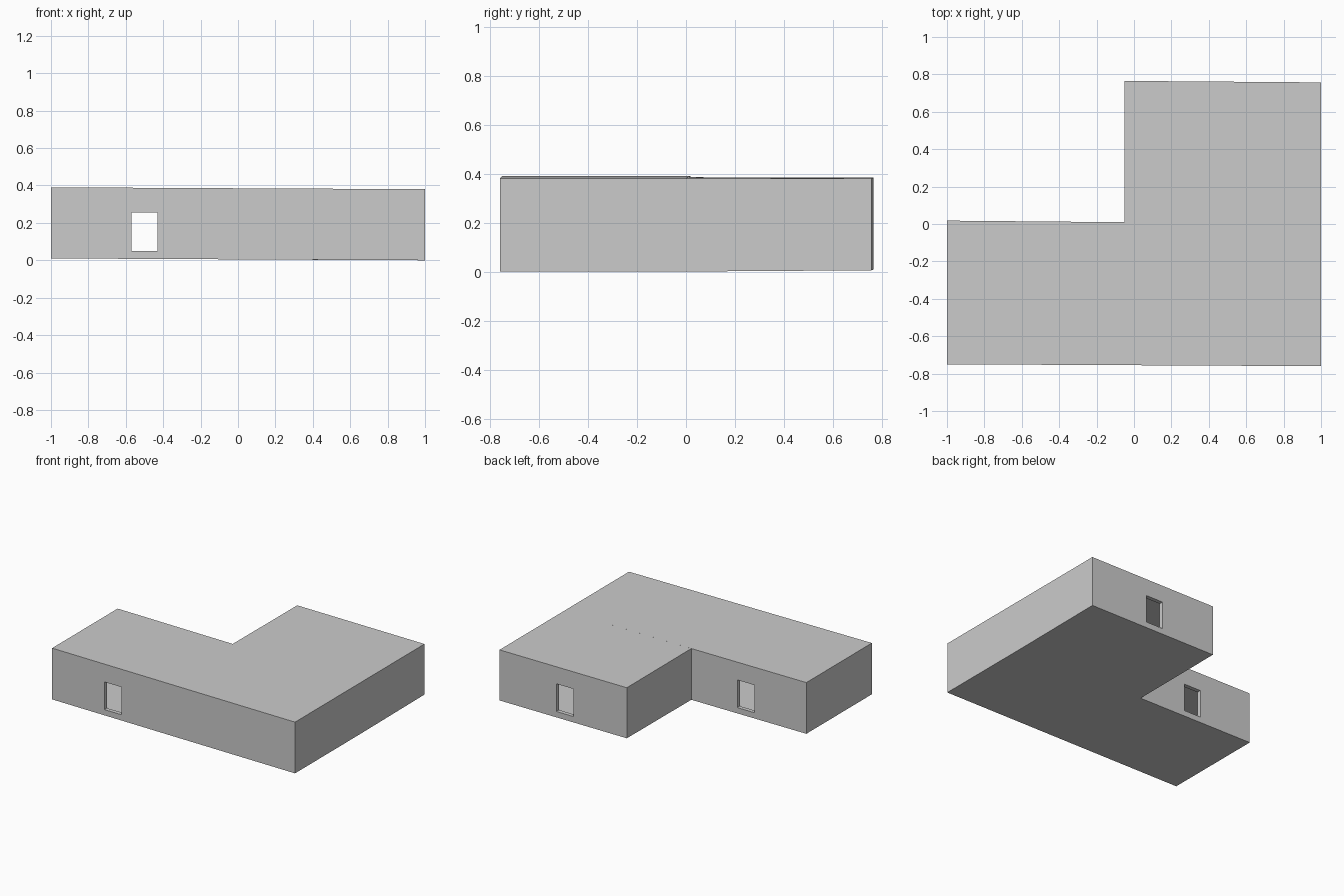
import bpy, bmesh

if "Cube" in bpy.data.objects:
    bpy.data.objects.remove(bpy.data.objects["Cube"])

WALL = 0.03
DOOR_W, DOOR_Z0, DOOR_Z1 = 0.14, 0.05, 0.255


def block(name, corners, low, high):
    """Six-sided block from four plan corners with a floor and a roof height at each."""
    bm = bmesh.new()
    b = [bm.verts.new((x, y, z)) for (x, y), z in zip(corners, low)]
    t = [bm.verts.new((x, y, z)) for (x, y), z in zip(corners, high)]
    bm.faces.new(b[::-1])
    bm.faces.new(t)
    for i in range(4):
        j = (i + 1) % 4
        bm.faces.new((b[i], b[j], t[j], t[i]))
    mesh = bpy.data.meshes.new(name)
    bm.to_mesh(mesh)
    bm.free()
    obj = bpy.data.objects.new(name, mesh)
    bpy.context.collection.objects.link(obj)
    return obj


def cut(target, cutter):
    cutter.hide_render = True
    mod = target.modifiers.new("cut", 'BOOLEAN')
    mod.operation = 'DIFFERENCE'
    mod.solver = 'EXACT'
    mod.object = cutter
    bpy.context.view_layer.objects.active = target
    bpy.ops.object.modifier_apply(modifier=mod.name)
    bpy.data.objects.remove(cutter)


def room(name, corners, low, high, doors):
    """Hollow room with doorways given as (x, y) wall centres."""
    shell = block(name, corners, low, high)
    signs = ((1, 1), (-1, 1), (-1, -1), (1, -1))
    inner = [(x + sx * WALL, y + sy * WALL) for (x, y), (sx, sy) in zip(corners, signs)]
    cut(shell, block("room_space", inner, [z + WALL for z in low], [z - WALL for z in high]))
    for x, y in doors:
        w, d = DOOR_W / 2, 0.06
        plan = [(x - w, y - d), (x + w, y - d), (x + w, y + d), (x - w, y + d)]
        cut(shell, block("door_space", plan, [DOOR_Z0] * 4, [DOOR_Z1] * 4))
    return shell


# Long front room, very slightly skewed
room("front_room",
     [(-1, -0.75), (1, -0.76), (1, 0.0), (-1, 0.018)],
     [0.01, 0, 0, 0.01], [0.39, 0.38, 0.38, 0.39],
     [(-0.5, -0.755), (-0.5, 0.012), (0.46, 0.004)])

# Back room on the right
room("back_room",
     [(-0.05, 0.009), (1, 0.0), (1, 0.757), (-0.05, 0.765)],
     [0.005, 0, 0.005, 0.008], [0.385, 0.38, 0.38, 0.383],
     [(0.46, 0.004), (0.46, 0.76)])
